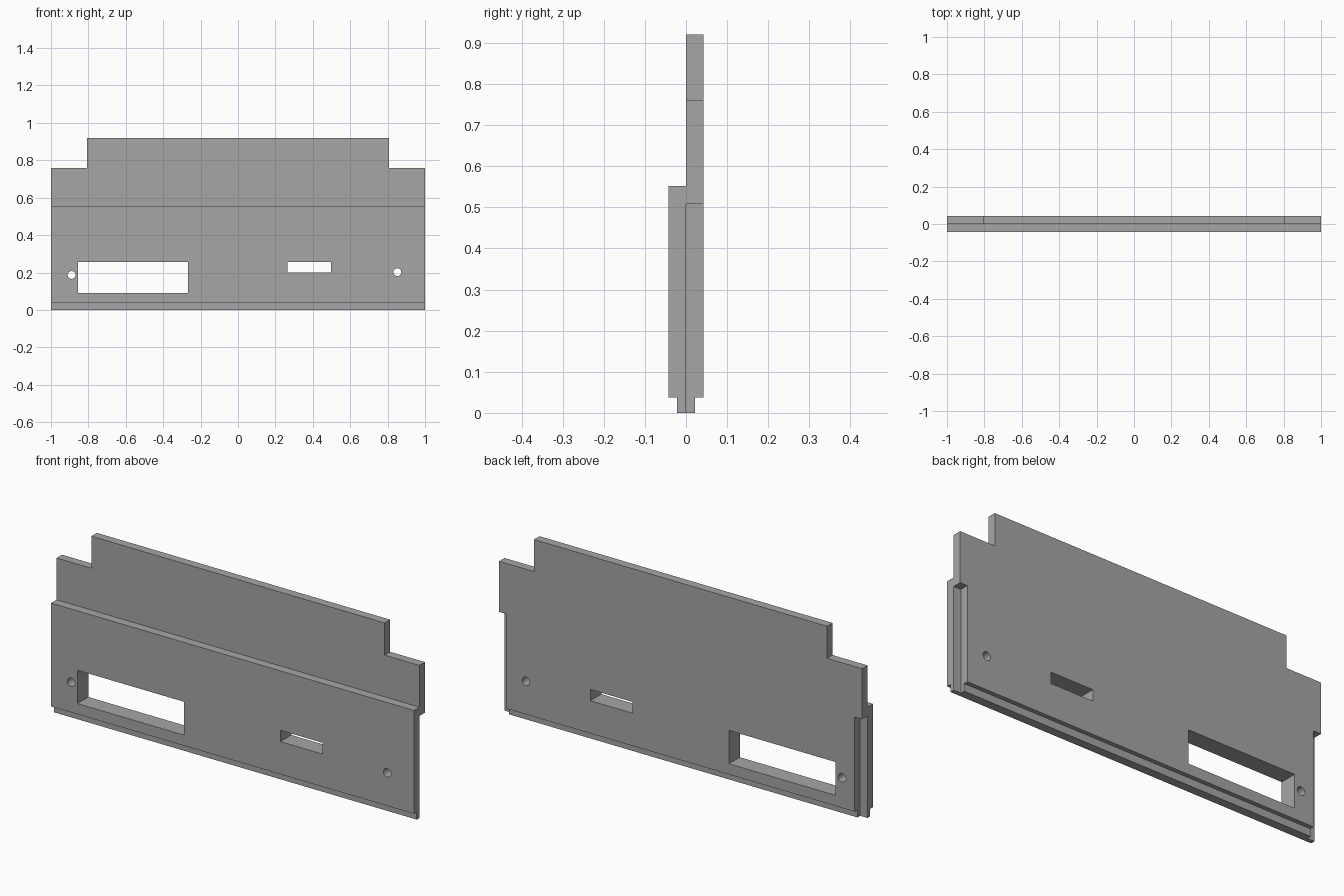
import bpy, bmesh
from mathutils import Matrix, Vector

if "Cube" in bpy.data.objects:
    bpy.data.objects.remove(bpy.data.objects["Cube"], do_unlink=True)

HALF_T = 0.043      # thickness of each layer
TONGUE = 0.0215     # half thickness of the bottom tongue
TONGUE_H = 0.037
RIM = 0.04          # side rebate of the back layer

grey = bpy.data.materials.new("plain grey")
grey.use_nodes = True
colour = (0.38, 0.38, 0.38, 1)
grey.diffuse_color = colour
grey.node_tree.nodes["Principled BSDF"].inputs["Base Color"].default_value = colour


def make_object(name, bm):
    bmesh.ops.recalc_face_normals(bm, faces=bm.faces)
    mesh = bpy.data.meshes.new(name)
    bm.to_mesh(mesh)
    bm.free()
    mesh.materials.append(grey)
    obj = bpy.data.objects.new(name, mesh)
    bpy.context.collection.objects.link(obj)
    return obj


def plate(name, outline, y0, y1):
    """Extrude an (x, z) outline from y0 to y1."""
    bm = bmesh.new()
    face = bm.faces.new([bm.verts.new((x, y0, z)) for x, z in outline])
    side = bmesh.ops.extrude_face_region(bm, geom=[face])["geom"]
    verts = [v for v in side if isinstance(v, bmesh.types.BMVert)]
    bmesh.ops.translate(bm, verts=verts, vec=Vector((0, y1 - y0, 0)))
    return make_object(name, bm)


def block(name, x0, x1, y0, y1, z0, z1):
    return plate(name, [(x0, z0), (x1, z0), (x1, z1), (x0, z1)], y0, y1)


def drill(name, x, z, radius):
    bm = bmesh.new()
    bmesh.ops.create_cone(bm, cap_ends=True, segments=32, radius1=radius,
                          radius2=radius, depth=0.4,
                          matrix=Matrix.Translation((x, 0, z)) @ Matrix.Rotation(1.5707963, 4, 'X'))
    return make_object(name, bm)


def combine(target, tool, operation):
    mod = target.modifiers.new(tool.name, 'BOOLEAN')
    mod.operation = operation
    mod.solver = 'EXACT'
    mod.object = tool
    bpy.context.view_layer.objects.active = target
    bpy.ops.object.modifier_apply(modifier=mod.name)
    bpy.data.objects.remove(tool, do_unlink=True)


# Front layer: full-width lower slab
panel = block("panel", -1, 1, -HALF_T, 0, 0, 0.552)

# Back layer: taller, notched at the top corners, rebated along the lower sides
half = [(1 - RIM, 0), (1 - RIM, 0.508), (1, 0.508), (1, 0.76), (0.808, 0.76), (0.808, 0.92)]
outline = half + [(-x, z) for x, z in reversed(half)]
combine(panel, plate("back_layer", outline, 0, HALF_T), 'UNION')

# Bottom tongue: rebates along both faces
for s in (-1, 1):
    y0, y1 = sorted((s * TONGUE, s * 0.2))
    combine(panel, block("rebate", -1.1, 1.1, y0, y1, -0.1, TONGUE_H), 'DIFFERENCE')

# Window, slot and screw holes
for tool in (
    block("window", -0.855, -0.267, -0.2, 0.2, 0.09, 0.256),
    block("slot", 0.264, 0.497, -0.2, 0.2, 0.2, 0.256),
    drill("right_hole", -0.89, 0.187, 0.021),
    drill("left_hole", 0.852, 0.202, 0.021),
):
    combine(panel, tool, 'DIFFERENCE')

# Flat faces with smooth hole walls
bpy.ops.object.select_all(action='DESELECT')
panel.select_set(True)
bpy.context.view_layer.objects.active = panel
bpy.ops.object.shade_smooth_by_angle(angle=0.5)
